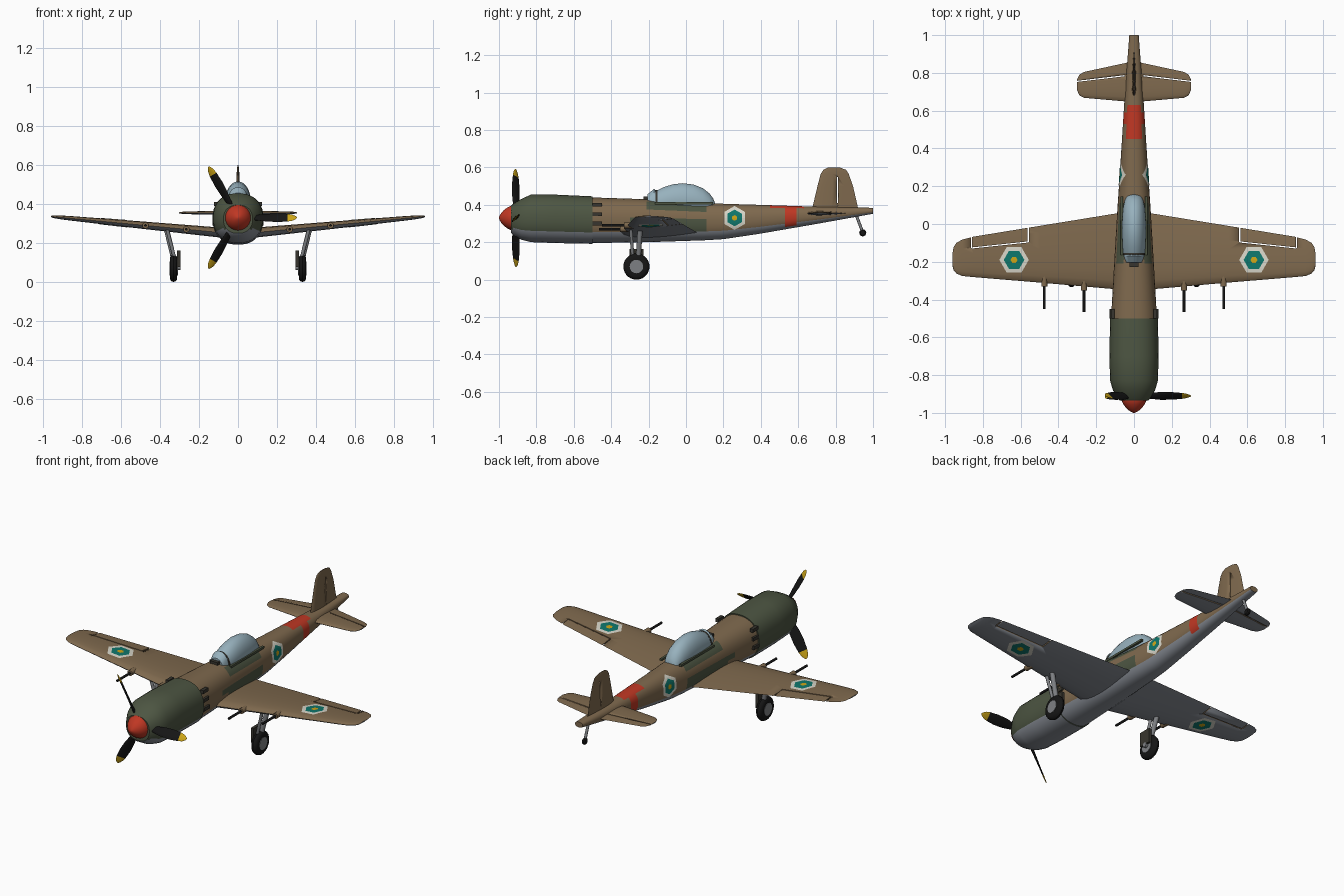
import bpy, bmesh, math
from mathutils import Vector, Matrix
from mathutils.bvhtree import BVHTree

if "Cube" in bpy.data.objects:
    bpy.data.objects.remove(bpy.data.objects["Cube"])


def mat(name, r, g, b):
    m = bpy.data.materials.new(name)
    m.diffuse_color = tuple((c / 255) ** 2.2 for c in (r, g, b)) + (1,)
    m.use_nodes = True
    m.node_tree.nodes["Principled BSDF"].inputs["Base Color"].default_value = m.diffuse_color
    return m


BROWN, GREEN, GREY = mat("brown", 126, 105, 79), mat("green", 78, 86, 68), mat("belly_grey", 134, 139, 147)
RED, BLACK, YELLOW = mat("red", 190, 58, 40), mat("black", 28, 28, 28), mat("yellow", 205, 165, 30)
GLASS, TEAL, WHITE = mat("glass", 150, 176, 188), mat("teal", 22, 118, 108), mat("white", 215, 213, 200)
STEEL, DARK = mat("steel", 125, 127, 130), mat("dark", 58, 56, 50)


def finish(name, bm, mats, pick=None, angle=38):
    bmesh.ops.recalc_face_normals(bm, faces=bm.faces)
    bm.normal_update()
    if pick:
        for f in bm.faces:
            f.material_index = mats.index(pick(f.calc_center_median(), f.normal))
    me = bpy.data.meshes.new(name)
    bm.to_mesh(me)
    bm.free()
    for m in mats:
        me.materials.append(m)
    me.shade_smooth()
    me.set_sharp_from_angle(angle=math.radians(angle))
    ob = bpy.data.objects.new(name, me)
    bpy.context.collection.objects.link(ob)
    return ob


def loft(name, rings, mats, pick=None, angle=38):
    bm = bmesh.new()
    vs = [[bm.verts.new(p) for p in r] for r in rings]
    n = len(vs[0])
    for a, b in zip(vs, vs[1:]):
        for i in range(n):
            bm.faces.new((a[i], a[(i + 1) % n], b[(i + 1) % n], b[i]))
    bm.faces.new(vs[0])
    bm.faces.new(vs[-1][::-1])
    return finish(name, bm, mats, pick, angle)


def lathe(name, start, end, profile, mats, n=16, pick=None):
    # profile: (fraction along the axis, radius)
    a, b = Vector(start), Vector(end)
    q = (b - a).to_track_quat('Z', 'Y')
    rings = [[a.lerp(b, t) + q @ Vector((r * math.cos(k * math.tau / n), r * math.sin(k * math.tau / n), 0))
              for k in range(n)] for t, r in profile]
    return loft(name, rings, mats, pick)


def rod(name, a, b, r, m, n=12):
    return lathe(name, a, b, [(0, r), (1, r)], [m], n)


def box(name, c, size, m=None, rz=0, ry=0):
    bm = bmesh.new()
    bmesh.ops.create_cube(bm, size=1, matrix=Matrix.Translation(c) @ Matrix.Rotation(rz, 4, 'Z')
                          @ Matrix.Rotation(ry, 4, 'Y') @ Matrix.Diagonal((*size, 1)))
    return finish(name, bm, [m] if m else [])


def cut(ob, cutters):
    for c in cutters:
        c.hide_render = True
        md = ob.modifiers.new("slit", 'BOOLEAN')
        md.operation, md.solver, md.object = 'DIFFERENCE', 'EXACT', c
        bpy.context.view_layer.objects.active = ob
        bpy.ops.object.modifier_apply(modifier=md.name)
        bpy.data.objects.remove(c)


def slit(a, b, z):
    d = Vector(b) - Vector(a)
    c = (Vector(a) + Vector(b)) / 2
    return box("cutter", (c.x, c.y, z), (d.length, .006, .3), None, math.atan2(d.y, d.x))


def oval(y, w, zb, zt, n=32, p=2.3):
    pw = lambda v: math.copysign(abs(v) ** (2 / p), v)
    return [(w * pw(math.cos((k + .5) * math.tau / n)), y,
             (zb + zt) / 2 + (zt - zb) / 2 * pw(math.sin((k + .5) * math.tau / n))) for k in range(n)]


def stations(table, ys):
    out = []
    for y in ys:
        for a, b in zip(table, table[1:]):
            if a[0] <= y <= b[0]:
                t = (y - a[0]) / (b[0] - a[0])
                out.append([u + (v - u) * t for u, v in zip(a, b)])
                break
    return out


def airfoil(le, te, thick, place, n=9):
    us = [(1 - math.cos(math.pi * k / n)) / 2 for k in range(n + 1)]
    h = lambda u: 5 * thick * (.2969 * u ** .5 - .126 * u - .3516 * u ** 2 + .2843 * u ** 3 - .1036 * u ** 4)
    pts = [(u, h(u)) for u in us] + [(u, -h(u)) for u in us[-2:0:-1]]
    return [place(le + (te - le) * u, t) for u, t in pts]


def flying_surface(name, half, upper):
    # half: (x, leading y, trailing y, z, thickness), mirrored over x
    full = [(-s[0], *s[1:]) for s in half[:0:-1]] + half
    return loft(name, [airfoil(le, te, th, lambda y, t, x=x, z=z: (x, y, z + t)) for x, le, te, z, th in full],
                [upper, GREY], lambda c, nn: upper if nn.z > 0 else GREY)


# fuselage: y, half width, bottom, top
BODY = [(-.9, .09, .23, .41), (-.82, .12, .205, .445), (-.5, .122, .195, .44), (-.2, .105, .2, .43),
        (.1, .087, .21, .41), (.2, .08, .216, .406), (.4, .067, .246, .4), (.7, .048, .298, .39), (1, .025, .352, .384)]


def body_paint(c, n):
    _, _, zb, zt = stations(BODY, [min(max(c.y, -.9), 1)])[0]
    rel = (c.z - zb) / (zt - zb)
    if (.53 < c.y < .59 and rel > .1) or (.45 < c.y < .63 and rel > .88):
        return RED
    if rel < .25:
        return GREY
    if -.3 < c.y < .11 and .25 + max(0, -c.y - .1) < rel < .55 or (-.2 < c.y < .11 and .72 < rel < .93):
        return GREEN
    return BROWN


ys = sorted([-.9 + .03 * k for k in range(64) if abs(-.9 + .03 * k - .56) > .04 and k < 63] + [.11, .53, .56, .59, 1])
fuselage = loft("fuselage", [oval(*s) for s in stations(BODY, ys)], [BROWN, GREEN, GREY, RED], body_paint)

# engine cowling and dark intake face
COWL = [(-.935, .075, .25, .395), (-.925, .085, .238, .405), (-.88, .112, .213, .432), (-.83, .127, .2, .455),
        (-.7, .131, .195, .455), (-.5, .127, .191, .446)]
loft("cowling", [oval(*s) for s in COWL], [GREEN, GREY],
     lambda c, n: GREY if c.z < .265 and n.y > -.9 else GREEN)

# exhaust stubs behind the cowling
for s in (1, -1):
    for k in range(3):
        box("exhaust_stub", (s * (.121 - .004 * k), -.475, .30 + .05 * k), (.02, .05, .02), DARK)

# spinner and propeller blades
HUB = Vector((0, -.91, .33))
lathe("spinner", (0, -.925, .33), (0, -1, .33),
      [(0, .066), (.15, .065), (.4, .056), (.65, .042), (.85, .025), (.96, .011), (1, .003)], [RED], 24)
for k in range(3):
    rot = Matrix.Rotation(k * math.tau / 3, 3, 'Y')
    rings = []
    for r, chord, th, pitch in [(.03, .024, .02, 60), (.08, .036, .016, 54), (.14, .056, .012, 48), (.2, .06, .009, 42),
                                (.255, .05, .007, 38), (.28, .038, .005, 36), (.297, .018, .004, 35), (.302, .006, .002, 35)]:
        p = math.radians(pitch)
        ring = []
        for j in range(12):
            u, v = chord / 2 * math.cos(j * math.tau / 12), th / 2 * math.sin(j * math.tau / 12)
            ring.append(HUB + rot @ Vector((r, u * math.sin(p) + v * math.cos(p), u * math.cos(p) - v * math.sin(p))))
        rings.append(ring)
    loft("propeller_blade", rings, [BLACK, YELLOW], lambda c, n: YELLOW if (c - HUB).length > .254 else BLACK)

# main wing with aileron gaps
WING = [(x, le, te, .245 + .095 * x, th) for x, le, te, th in
        [(0, -.352, .07, .056), (.1, -.345, .055, .052), (.5, -.31, -.01, .038), (.85, -.281, -.067, .024),
         (.91, -.275, -.083, .02), (.94, -.262, -.1, .016), (.955, -.245, -.122, .011), (.96, -.225, -.15, .006)]]
wing = flying_surface("main_wing", WING, BROWN)
tree = {}
for key, ob in (("wing", wing), ("body", fuselage)):
    tree[key] = BVHTree.FromPolygons([v.co for v in ob.data.vertices], [p.vertices for p in ob.data.polygons])
for s in (1, -1):
    cut(wing, [slit((s * .86, -.127), (s * .56, -.095), .31), slit((s * .86, -.127), (s * .86, 0), .31),
               slit((s * .56, -.095), (s * .56, .05), .31)])

# tailplane with elevator gaps
TAIL = [(0, .645, .862, .355, .024), (.265, .668, .805, .355, .014), (.29, .682, .79, .355, .01), (.302, .71, .765, .355, .005)]
tail = flying_surface("tailplane", TAIL, BROWN)
for s in (1, -1):
    cut(tail, [slit((s * .32, .753), (s * .05, .785), .355)])

# fin with rudder gap
fin = loft("tail_fin", [airfoil(le, te, th, lambda y, t, z=z: (t, y, z)) for z, le, te, th in
                        [(.36, .67, .925, .024), (.5, .703, .893, .017), (.565, .72, .87, .013),
                         (.588, .735, .855, .009), (.6, .76, .82, .004)]], [BROWN])
cut(fin, [box("cutter", (0, .81, .48), (.1, .004, .14))])

# bubble canopy, windscreen, frames and gunsight
loft("canopy", [oval(y, w, .33, zt, 32, 2) for y, w, zt in
                [(-.16, .057, .475), (-.12, .061, .495), (-.07, .063, .51), (-.02, .064, .516), (.04, .062, .509),
                 (.09, .057, .489), (.125, .049, .462), (.145, .04, .435), (.155, .03, .41)]], [GLASS])
loft("windscreen", [oval(y, w, .33, zt, 16, 2.2) for y, w, zt in
                    [(-.205, .045, .458), (-.17, .054, .487), (-.155, .055, .47)]], [GLASS])
loft("canopy_frame", [oval(y, .059, .33, .479, 32, 2) for y in (-.164, -.153)], [DARK])
box("windscreen_base", (0, -.212, .43), (.05, .03, .03), DARK)
for s in (1, -1):
    box("canopy_sill", (s * .064, -.01, .408), (.014, .31, .012), GREEN)


# hexagonal roundels draped over wing and fuselage
def roundel(key, origin, ax, ay, direction, radius):
    o, ax, ay, d = map(Vector, (origin, ax, ay, direction))
    bm = bmesh.new()
    levels = [.02, .24, .25, .5, .69, .7, .85, 1]
    rings = []
    for r in levels:
        ring = []
        for k in range(24):
            a, b = (math.tau / 6 * (k // 4 + j) for j in (0, 1))
            t = k % 4 / 4
            u = math.cos(a) * (1 - t) + math.cos(b) * t
            v = math.sin(a) * (1 - t) + math.sin(b) * t
            p = o + (ax * u + ay * v) * r * radius
            hit = tree[key].ray_cast(p, d)[0]
            ring.append(bm.verts.new((hit or p) - d * .002))
        rings.append(ring)
    mats = [YELLOW, TEAL, WHITE]
    bm.faces.new(rings[0])
    for i, (a, b) in enumerate(zip(rings, rings[1:])):
        for k in range(24):
            f = bm.faces.new((a[k], a[(k + 1) % 24], b[(k + 1) % 24], b[k]))
            f.material_index = 0 if i < 1 else 1 if i < 5 else 2
    bmesh.ops.recalc_face_normals(bm, faces=bm.faces)
    bm.normal_update()
    if sum((f.normal.dot(d) for f in bm.faces)) > 0:
        bmesh.ops.reverse_faces(bm, faces=bm.faces)
    me = bpy.data.meshes.new("roundel")
    bm.to_mesh(me)
    bm.free()
    for m in mats:
        me.materials.append(m)
    bpy.context.collection.objects.link(bpy.data.objects.new("roundel", me))


for s in (1, -1):
    for z in (1, -1):
        roundel("wing", (s * .635, -.19, z), (1, 0, 0), (0, 1, 0), (0, 0, -z), .078)
    roundel("body", (s * .5, .26, .33), (0, 0, 1), (0, 1, 0), (-s, 0, 0), .064)

# guns, landing gear
for s in (1, -1):
    for x, y0, y1 in ((.265, -.34, -.465), (.475, -.32, -.45)):
        z = .245 + .095 * x
        rod("gun_sleeve", (s * x, -.27, z), (s * x, y0 - .012, z), .016, BROWN)
        rod("gun_barrel", (s * x, y0, z), (s * x, y1, z), .007, BLACK)
    rod("main_leg", (s * .368, -.245, .275), (s * .328, -.255, .11), .014, STEEL)
    rod("leg_brace", (s * .365, -.295, .275), (s * .325, -.285, .12), .009, STEEL)
    rod("wheel_axle", (s * .295, -.265, .074), (s * .348, -.265, .074), .014, STEEL)
    box("wheel_door", (s * .305, -.265, .12), (.018, .075, .085), DARK)
    lathe("tyre", (s * .312, -.265, .07), (s * .35, -.265, .07),
          [(0, .038), (0, .056), (.2, .066), (.5, .07), (.8, .066), (1, .056), (1, .038)], [BLACK], 28)
    rod("wheel_hub", (s * .309, -.265, .07), (s * .352, -.265, .07), .036, STEEL, 24)

# tail wheel
rod("tail_leg", (0, .905, .36), (0, .942, .26), .008, STEEL)
lathe("tail_wheel", (-.01, .945, .25), (.01, .945, .25), [(0, .013), (.25, .019), (.75, .019), (1, .013)], [BLACK], 16)
